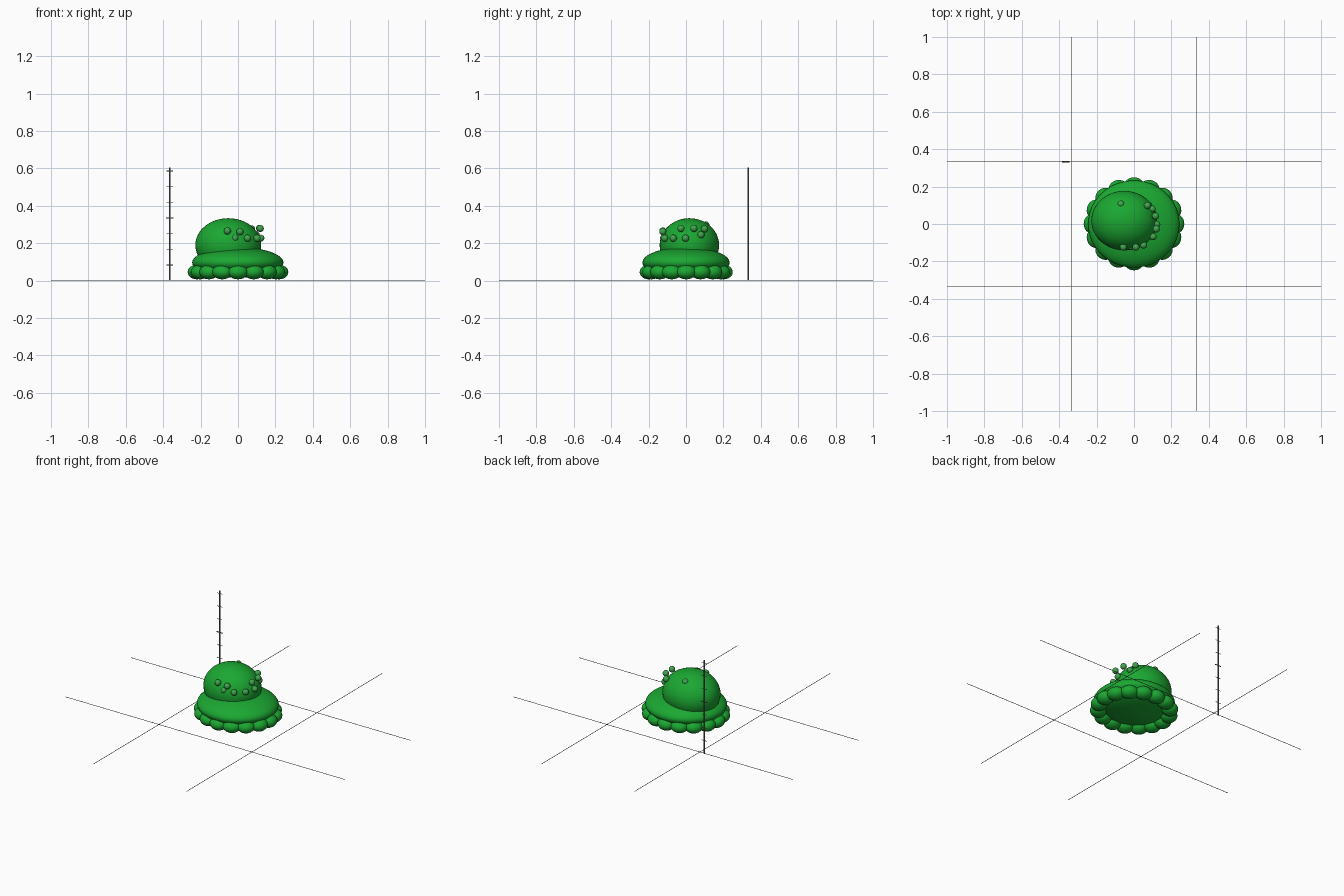
import bpy
import math

if "Cube" in bpy.data.objects:
    bpy.data.objects.remove(bpy.data.objects["Cube"])


def material(name, rgb):
    m = bpy.data.materials.new(name)
    m.diffuse_color = (*rgb, 1)
    m.use_nodes = True
    m.node_tree.nodes["Principled BSDF"].inputs["Base Color"].default_value = m.diffuse_color
    return m


GREEN = material("leaf green", (0.011, 0.39, 0.032))
SOFT = material("soft green", (0.05, 0.38, 0.075))
GREY = material("pole grey", (0.15, 0.15, 0.15))
LINE = material("line grey", (0.17, 0.16, 0.17))


def ellipsoid(name, loc, radii, mat, segments=32, rings=16, turn=0):
    bpy.ops.mesh.primitive_uv_sphere_add(segments=segments, ring_count=rings,
                                         radius=1, location=loc, rotation=(0, 0, turn))
    o = bpy.context.object
    o.name = name
    o.scale = radii
    o.data.materials.append(mat)
    bpy.ops.object.shade_smooth()
    return o


def rod(name, loc, length, radius, axis, mat):
    rotation = {"x": (0, math.pi / 2, 0), "y": (math.pi / 2, 0, 0), "z": (0, 0, 0)}[axis]
    bpy.ops.mesh.primitive_cylinder_add(vertices=8, radius=radius, depth=length,
                                        location=loc, rotation=rotation)
    o = bpy.context.object
    o.name = name
    o.data.materials.append(mat)
    bpy.ops.object.shade_smooth_by_angle()
    return o


# Wide brim and off-centre dome
ellipsoid("brim", (-0.001, 0.0, 0.097), (0.244, 0.233, 0.082), GREEN, 48, 24)
ellipsoid("dome", (-0.052, 0.018, 0.19), (0.176, 0.159, 0.144), GREEN, 48, 24)

# Ring of overlapping beads under the brim, each wider along the ring
BEADS = 16
for i in range(BEADS):
    a = 2 * math.pi * i / BEADS
    ellipsoid("rim_bead", (0.22 * math.cos(a), 0.001 + 0.2 * math.sin(a), 0.046),
              (0.049, 0.054, 0.039), GREEN, 24, 12, a)

# Small bubbles scattered over the dome
BUBBLES = [(-0.07, 0.106, 0.298), (-0.057, -0.124, 0.266), (0.01, -0.124, 0.262),
           (-0.016, -0.12, 0.227), (0.051, -0.113, 0.227), (0.102, -0.068, 0.227),
           (0.122, -0.002, 0.227), (0.119, -0.027, 0.279), (0.115, 0.042, 0.28),
           (0.097, 0.08, 0.245), (0.072, 0.099, 0.277)]
for p in BUBBLES:
    ellipsoid("bubble", p, (0.019, 0.019, 0.019), SOFT, 16, 10)

# Crossing ground lines
for s in (-1, 1):
    rod("ground_line_x", (0, s * 0.333, 0.0015), 2, 0.0015, "x", LINE)
    rod("ground_line_y", (s * 0.333, 0, 0.0015), 2, 0.0015, "y", LINE)

# Measuring pole with evenly spaced ticks, the middle one heavier
PX, PY = -0.365, 0.333
rod("pole", (PX, PY, 0.3025), 0.605, 0.0045, "z", GREY)
for i in range(1, 8):
    mid = i == 4
    rod("tick", (PX, PY, 0.0838 * i), 0.042 if mid else 0.037,
        0.003 if mid else 0.0016, "x", GREY)
